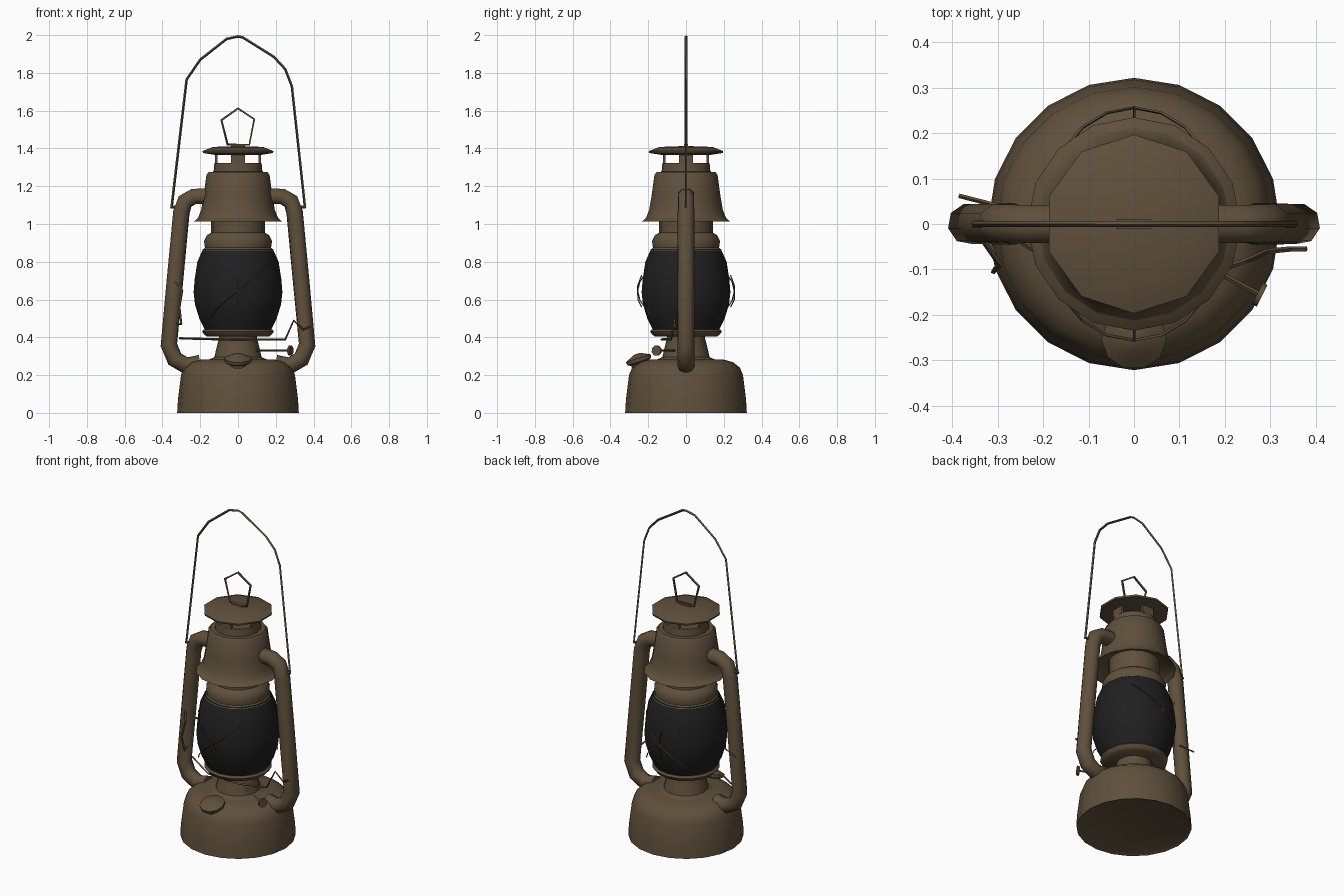
import bpy, bmesh, math
from mathutils import Vector

if "Cube" in bpy.data.objects:
    bpy.data.objects.remove(bpy.data.objects["Cube"])


def material(name, rgb, rough):
    m = bpy.data.materials.new(name)
    m.use_nodes = True
    m.diffuse_color = (*rgb, 1)
    m.roughness = rough
    bsdf = m.node_tree.nodes["Principled BSDF"]
    bsdf.inputs["Base Color"].default_value = (*rgb, 1)
    bsdf.inputs["Roughness"].default_value = rough
    return m


brown = material("aged brown metal", (0.115, 0.08, 0.045), 0.7)
dark = material("smoked glass", (0.014, 0.014, 0.015), 0.5)


def finish(name, bm, mat, angle=40):
    bmesh.ops.recalc_face_normals(bm, faces=bm.faces)
    mesh = bpy.data.meshes.new(name)
    bm.to_mesh(mesh)
    bm.free()
    mesh.materials.append(mat)
    ob = bpy.data.objects.new(name, mesh)
    bpy.context.collection.objects.link(ob)
    bpy.ops.object.select_all(action="DESELECT")
    ob.select_set(True)
    bpy.context.view_layer.objects.active = ob
    bpy.ops.object.shade_smooth_by_angle(angle=math.radians(angle))
    return ob


def lathe(name, profile, sides, mat=brown, start=0.0, angle=40):
    """Turn (radius, z) points around the z axis; zero radius closes an end."""
    bm = bmesh.new()
    rings = []
    for r, z in profile:
        count = sides if r > 0 else 1
        rings.append([bm.verts.new((r * math.cos(start + math.tau * i / sides),
                                    r * math.sin(start + math.tau * i / sides), z))
                      for i in range(count)])
    for a, b in zip(rings, rings[1:]):
        for i in range(sides):
            j = (i + 1) % sides
            quad = [a[i % len(a)], a[j % len(a)], b[j % len(b)], b[i % len(b)]]
            bm.faces.new(list(dict.fromkeys(quad)))
    return finish(name, bm, mat, angle)


def tube(name, points, radius, sides=4, closed=False, mat=brown):
    """Sweep a round section along a path with mitred bends."""
    pts = [Vector(p) for p in points]
    n = len(pts)
    bm = bmesh.new()
    rings = []
    side = None
    for i, p in enumerate(pts):
        before = pts[i - 1] if i or closed else None
        after = pts[(i + 1) % n] if i < n - 1 or closed else None
        d1 = (p - before).normalized() if before else (after - p).normalized()
        d2 = (after - p).normalized() if after else d1
        t = (d1 + d2).normalized()
        if side is None:
            side = t.orthogonal()
        side = (side - t * side.dot(t)).normalized()
        up = t.cross(side)
        rings.append([bm.verts.new(p + radius * (side * math.cos(math.tau * (k + 0.5) / sides)
                                                 + up * math.sin(math.tau * (k + 0.5) / sides)))
                      for k in range(sides)])
    for i in range(n if closed else n - 1):
        a, b = rings[i], rings[(i + 1) % n]
        for k in range(sides):
            m = (k + 1) % sides
            bm.faces.new((a[k], a[m], b[m], b[k]))
    if not closed:
        bm.faces.new(rings[0])
        bm.faces.new(rings[-1])
    return finish(name, bm, mat, 50)


def box(name, centre, size):
    bm = bmesh.new()
    bmesh.ops.create_cube(bm, size=1)
    bmesh.ops.scale(bm, verts=bm.verts, vec=size)
    bmesh.ops.translate(bm, verts=bm.verts, vec=centre)
    return finish(name, bm, brown)


# Fuel tank, burner and globe seat
lathe("fuel_tank", [(0, 0.02), (0.3, 0.01), (0.322, 0), (0.318, 0.07), (0.302, 0.2),
                    (0.285, 0.24), (0.25, 0.268), (0.2, 0.282), (0, 0.288)], 20)
lathe("burner_cone", [(0.16, 0.28), (0.125, 0.295), (0.115, 0.34), (0.1, 0.4), (0.1, 0.42)], 16)
lathe("globe_seat", [(0, 0.405), (0.165, 0.405), (0.18, 0.415), (0.19, 0.432), (0.18, 0.442), (0, 0.442)], 16)

# Globe
lathe("globe", [(0.175, 0.44), (0.205, 0.5), (0.228, 0.575), (0.235, 0.64), (0.229, 0.71),
                (0.215, 0.8), (0.185, 0.868), (0, 0.868)], 16, dark)

# Collar, hood and chimney
lathe("globe_collar", [(0.19, 0.86), (0.175, 0.875), (0.18, 0.91), (0.165, 0.94),
                       (0.142, 0.955), (0.142, 1.06)], 16)
lathe("hood", [(0.14, 1.06), (0.19, 1.05), (0.235, 1.012), (0.213, 1.03), (0.195, 1.075), (0.182, 1.15),
               (0.167, 1.26), (0.155, 1.276), (0, 1.28)], 16)
lathe("chimney_base", [(0.13, 1.27), (0.125, 1.322), (0, 1.322)], 16)
for i, (x, y) in enumerate([(1, 0), (-1, 0), (0, 1), (0, -1)]):
    box(f"chimney_post_{i + 1}", (x * 0.115, y * 0.115, 1.347),
        (0.075 if y else 0.015, 0.075 if x else 0.015, 0.06))
lathe("chimney_cap", [(0, 1.366), (0.13, 1.366), (0.195, 1.376), (0.197, 1.386), (0.14, 1.408), (0, 1.413)],
      10, start=math.pi / 2)

# Lifting ring
box("ring_plate", (0, 0, 1.415), (0.075, 0.022, 0.015))
tube("lifting_ring", [(-0.055, 0, 1.42), (-0.088, 0, 1.55), (0, 0, 1.612),
                      (0.086, 0, 1.555), (0.06, 0, 1.42)], 0.007, closed=True)

# Side air tubes and bail ears
for side, s in (("left", 1), ("right", -1)):
    tube(f"{side}_air_tube", [(s * x, 0, z) for x, z in
         [(0.13, 1.15), (0.235, 1.145), (0.28, 1.12), (0.3, 1.06), (0.332, 0.72), (0.366, 0.36),
          (0.335, 0.285), (0.275, 0.25), (0.2, 0.262)]], 0.045, 8)
    tube(f"{side}_bail_ear", [(s * 0.3, 0, 1.09), (s * 0.357, 0, 1.09)], 0.008, 6)

# Carrying bail
tube("carrying_bail", [(x, 0, z) for x, z in
     [(-0.352, 1.085), (-0.272, 1.765), (-0.2, 1.87), (-0.06, 1.98), (0.0, 1.993), (0.025, 1.988),
      (0.19, 1.885), (0.25, 1.82), (0.285, 1.73), (0.355, 1.085)]], 0.0068)

# Filler neck and tilted cap
cap = lathe("filler_cap", [(0.052, -0.06), (0.05, -0.01), (0.07, 0), (0.072, 0.018), (0.045, 0.03),
                           (0.02, 0.042), (0, 0.043)], 10)
cap.location = (0, -0.247, 0.272)
cap.rotation_euler.x = math.radians(18)

# Wick shaft and wheel
tube("wick_shaft", [(0.08, -0.05, 0.33), (0.275, -0.155, 0.33)], 0.006)
tube("wick_wheel", [(0.272, -0.153, 0.33), (0.282, -0.158, 0.33)], 0.028, 8)


# Wire guard crossing the front and back of the globe
def guard_wire(name, centre, half, z0, z1, bow):
    points = []
    for i in range(7):
        t = i / 6
        a = math.radians(centre + half * (2 * t - 1))
        r = 0.226 + bow * math.sin(math.pi * t)
        points.append((r * math.cos(a), r * math.sin(a), z0 + (z1 - z0) * t))
    tube(name, points, 0.0035, 3)


for face, a in (("front", -90), ("back", 90)):
    guard_wire(f"{face}_guard_rising", a, 42, 0.5, 0.79, 0.03)
    guard_wire(f"{face}_guard_falling", a, 42, 0.79, 0.5, 0.03)
    s = math.copysign(1, a)
    tube(f"{face}_guard_stay", [(0, s * y, z) for y, z in
         [(0.235, 0.56), (0.255, 0.6), (0.257, 0.67), (0.235, 0.73)]], 0.0035, 3)

# Globe lift lever and side hook
tube("lift_lever", [(-0.31, 0.0, 0.395), (-0.12, -0.12, 0.39), (0.1, -0.13, 0.388), (0.25, -0.08, 0.388),
                    (0.295, -0.06, 0.49), (0.345, -0.055, 0.44), (0.38, -0.055, 0.455)], 0.006)
tube("side_hook", [(-0.33, -0.04, 0.69), (-0.295, -0.09, 0.65), (-0.31, -0.105, 0.56),
                   (-0.3, -0.09, 0.47), (-0.32, -0.04, 0.47)], 0.006)
tube("side_latch", [(-0.3, 0.04, 0.62), (-0.385, 0.062, 0.6)], 0.005)
